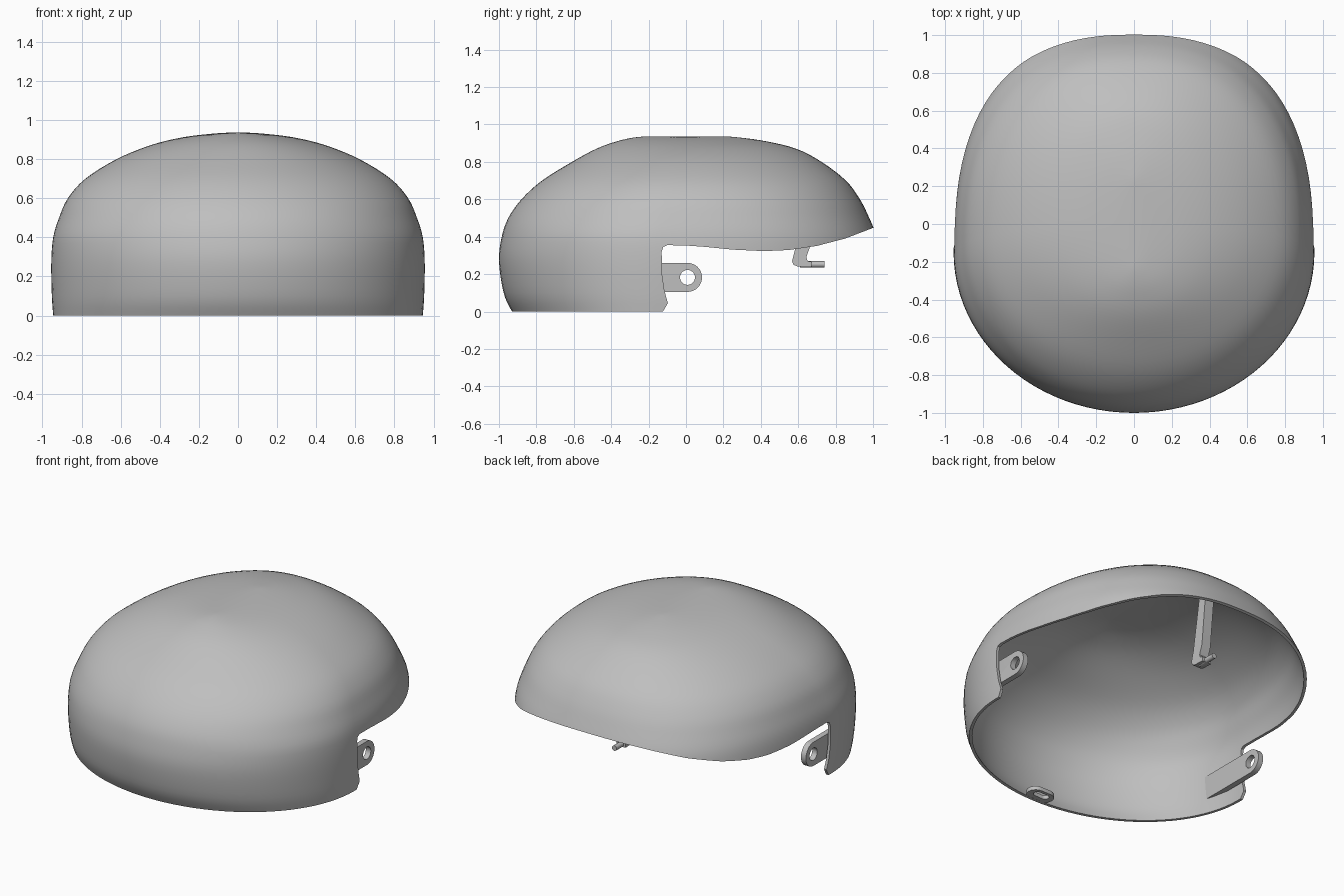
import bpy, bmesh, math
from mathutils import Matrix, Vector

if "Cube" in bpy.data.objects:
    bpy.data.objects.remove(bpy.data.objects["Cube"], do_unlink=True)

grey = bpy.data.materials.new("plain_grey")
grey.use_nodes = True
grey.diffuse_color = (0.52, 0.52, 0.52, 1)
grey.node_tree.nodes["Principled BSDF"].inputs["Base Color"].default_value = (0.52, 0.52, 0.52, 1)


def add_object(name, mesh):
    ob = bpy.data.objects.new(name, mesh)
    bpy.context.collection.objects.link(ob)
    mesh.materials.clear()
    mesh.materials.append(grey)
    return ob


def bake(ob):
    """Replace an object's mesh by its modified result."""
    dg = bpy.context.evaluated_depsgraph_get()
    mesh = bpy.data.meshes.new_from_object(ob.evaluated_get(dg))
    ob.modifiers.clear()
    ob.data = mesh


def smooth(ob):
    bpy.ops.object.select_all(action="DESELECT")
    ob.select_set(True)
    bpy.context.view_layer.objects.active = ob
    bpy.ops.object.shade_smooth_by_angle(angle=math.radians(35))


def plate(name, outlines, depth, matrix):
    """Flat plate from 2D outlines; an inner outline becomes a hole."""
    curve = bpy.data.curves.new(name, "CURVE")
    curve.dimensions = "2D"
    curve.fill_mode = "BOTH"
    curve.extrude = depth / 2
    for pts in outlines:
        s = curve.splines.new("POLY")
        s.points.add(len(pts) - 1)
        for p, (u, v) in zip(s.points, pts):
            p.co = (u, v, 0, 1)
        s.use_cyclic_u = True
    tmp = bpy.data.objects.new(name + "_outline", curve)
    bpy.context.collection.objects.link(tmp)
    dg = bpy.context.evaluated_depsgraph_get()
    mesh = bpy.data.meshes.new_from_object(tmp.evaluated_get(dg))
    bpy.data.objects.remove(tmp, do_unlink=True)
    mesh.transform(matrix)
    bm = bmesh.new()
    bm.from_mesh(mesh)
    bmesh.ops.remove_doubles(bm, verts=bm.verts, dist=1e-5)
    bmesh.ops.recalc_face_normals(bm, faces=bm.faces)
    bm.to_mesh(mesh)
    bm.free()
    mesh.name = name
    return add_object(name, mesh)


def arc(cu, cv, r, a0, a1, n=16):
    return [(cu + r * math.cos(math.radians(a0 + (a1 - a0) * i / n)),
             cv + r * math.sin(math.radians(a0 + (a1 - a0) * i / n))) for i in range(n + 1)]


def stadium(cv, half, r):
    return arc(half, cv, r, -90, 90, 10) + arc(-half, cv, r, 90, 270, 10)


def spline(rows, steps):
    """Catmull-Rom through rows of numbers."""
    rows = [Vector(r) for r in rows]
    first = rows[0] * 2 - rows[1]
    last = rows[-1] * 2 - rows[-2]
    last[0] = rows[-2][0]                      # level tangent at the crown
    p = [first] + rows + [last]
    out = []
    for i in range(1, len(p) - 2):
        a, b, c, d = p[i - 1:i + 3]
        for k in range(steps):
            t = k / steps
            out.append(0.5 * (2 * b + (c - a) * t + (2 * a - 5 * b + 4 * c - d) * t * t
                              + (3 * b - a - 3 * c + d) * t ** 3))
    return out + [rows[-1]]


# Shell: stacked plan outlines (height, half width, front y, back y)
SECTIONS = [
    (-0.06, 0.94, -0.89, 1.10), (0, 0.945, -0.93, 1.09), (0.1, 0.952, -0.975, 1.08),
    (0.27, 0.955, -1.0, 1.05), (0.4, 0.945, -0.985, 1.02), (0.5, 0.915, -0.95, 0.98),
    (0.6, 0.87, -0.88, 0.93), (0.7, 0.78, -0.77, 0.855), (0.8, 0.62, -0.61, 0.725),
    (0.87, 0.45, -0.48, 0.59), (0.91, 0.29, -0.37, 0.43), (0.93, 0.13, -0.28, 0.29),
    (0.936, 0, -0.2, 0.2)]
SEG = 96
bm = bmesh.new()
rings = []
for z, w, front, back in spline(SECTIONS, 4):
    lift = min(1, max(0, (z - 0.4) / 0.53))
    mid = -0.15 * (1 - lift)
    ring = []
    for j in range(SEG):
        a = math.tau * j / SEG
        c, s = math.cos(a), math.sin(a)
        e = 2 / (2.45 - 0.35 * lift) if s > 0 else 1
        x = math.copysign(abs(c) ** e, c) * max(w, 0)
        y = mid + abs(s) ** e * ((back if s > 0 else front) - mid)
        ring.append(bm.verts.new((x, y, z)))
    rings.append(ring)
for lo, hi in zip(rings, rings[1:]):
    for j in range(SEG):
        k = (j + 1) % SEG
        bm.faces.new((lo[j], lo[k], hi[k], hi[j]))
bmesh.ops.remove_doubles(bm, verts=bm.verts, dist=1e-4)
mesh = bpy.data.meshes.new("shell")
bm.to_mesh(mesh)
bm.free()
shell = add_object("shell", mesh)
wall = shell.modifiers.new("wall", "SOLIDIFY")
wall.thickness = 0.018
wall.offset = -1
bake(shell)

# Lower opening: side profile (y, z) cut straight across
side_axes = Matrix(((0, 0, 1, 0), (1, 0, 0, 0), (0, 1, 0, 0), (0, 0, 0, 1)))
OPENING = [(-1.4, 0), (-0.123, 0), (-0.097, 0.045), (-0.115, 0.11), (-0.128, 0.2),
           (-0.13, 0.32), (-0.122, 0.345), (-0.1, 0.355), (0, 0.353), (0.1, 0.346),
           (0.25, 0.331), (0.42, 0.323), (0.55, 0.329), (0.7, 0.351), (0.85, 0.39),
           (1.0, 0.447), (1.4, 0.62), (1.4, -0.4), (-1.4, -0.4)]
cutter = plate("opening_cutter", [OPENING], 3, side_axes)
cutter.hide_render = True
cut = shell.modifiers.new("opening", "BOOLEAN")
cut.operation = "DIFFERENCE"
cut.solver = "EXACT"
cut.object = cutter
bake(shell)
bpy.data.objects.remove(cutter, do_unlink=True)
smooth(shell)

# Side hinge tabs: round-ended plates with a hole, front end chamfered to the wall
tab_outline = [(-0.42, 0.26), (-0.42, 0.105)] + arc(0.008, 0.1825, 0.0775, -90, 90)
tab_hole = arc(0.008, 0.1825, 0.04, 0, 345, 23)
for side, label in ((1, "left"), (-1, "right")):
    place = Matrix.Translation((side * 0.909, 0, 0)) @ side_axes
    tab = plate(label + "_hinge_tab", [tab_outline, tab_hole], 0.036, place)
    for v in tab.data.vertices:
        if v.co.y < -0.4 and abs(v.co.x) > 0.91:
            v.co.y = -0.24
    smooth(tab)

# Rear hook: slanted bar with a curled foot
hook = plate("rear_hook", [[(0.71, 0.8), (0.665, 0.352), (0.643, 0.29), (0.65, 0.27),
                            (0.67, 0.266), (0.67, 0.237), (0.6, 0.24), (0.575, 0.25),
                            (0.567, 0.27), (0.585, 0.34), (0.66, 0.8)]], 0.065, side_axes)
smooth(hook)

# Hook peg
mesh = bpy.data.meshes.new("hook_peg")
bm = bmesh.new()
bmesh.ops.create_cone(bm, cap_ends=True, segments=16, radius1=0.017, radius2=0.017, depth=0.13,
                      matrix=Matrix.Translation((0, 0.675, 0.252)) @ Matrix.Rotation(math.pi / 2, 4, "X"))
bm.to_mesh(mesh)
bm.free()
smooth(add_object("hook_peg", mesh))

# Front latch loop: slotted lug just inside the front rim
loop = plate("front_latch_loop", [stadium(-0.865, 0.035, 0.055), stadium(-0.855, 0.03, 0.024)],
             0.025, Matrix.Translation((0, 0, 0.0135)))
smooth(loop)
